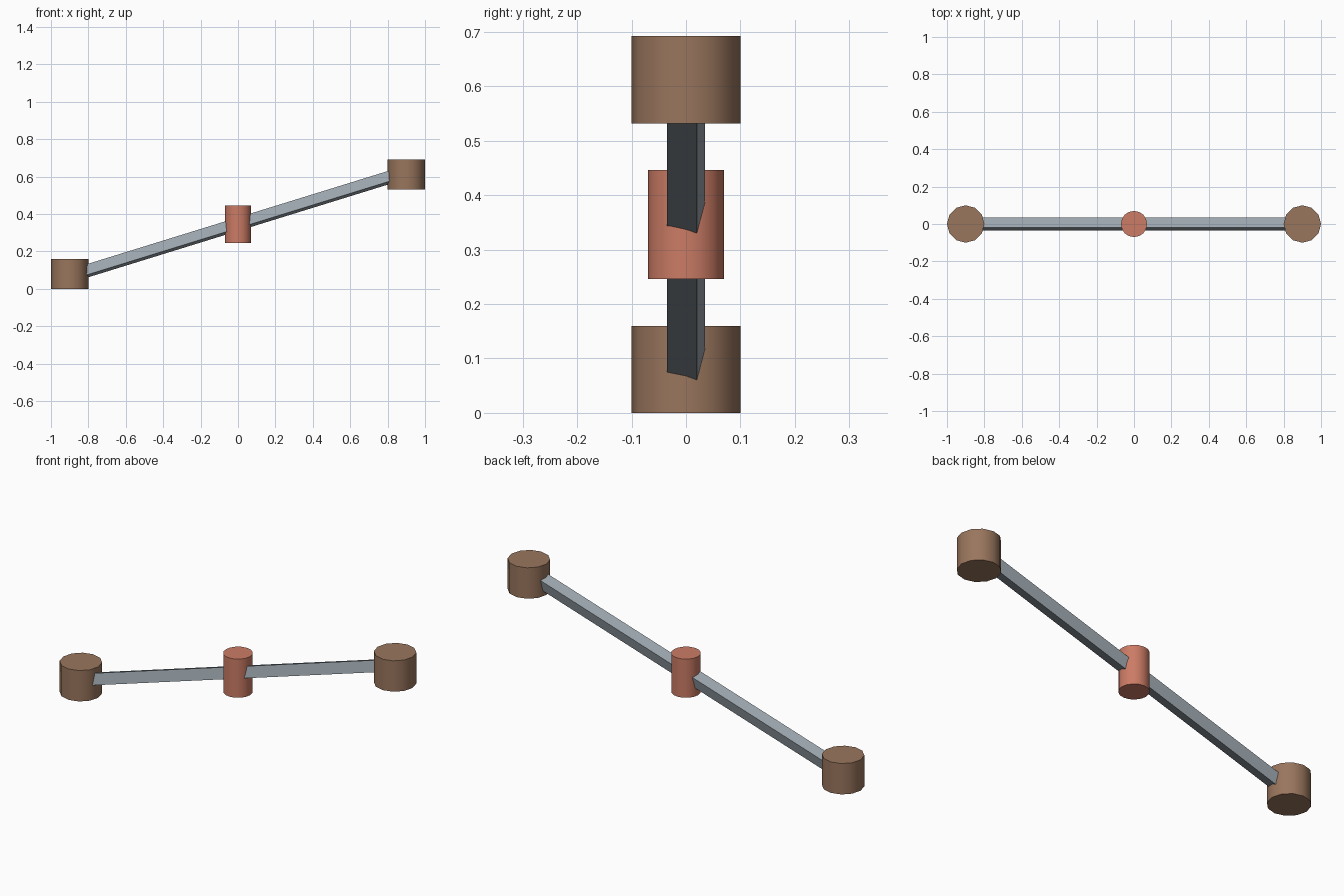
import bpy, bmesh
from math import sin, cos, radians

if "Cube" in bpy.data.objects:
    bpy.data.objects.remove(bpy.data.objects["Cube"])

TILT, ARM, MID = 0.3, 0.9, 0.346


def material(name, rgb):
    m = bpy.data.materials.new(name)
    m.diffuse_color = (*rgb, 1)
    m.use_nodes = True
    m.node_tree.nodes["Principled BSDF"].inputs["Base Color"].default_value = m.diffuse_color
    return m


def cylinder(name, sides, r, h, loc, mat):
    bpy.ops.mesh.primitive_cylinder_add(vertices=sides, radius=r, depth=h, location=loc)
    ob = bpy.context.object
    ob.name = name
    ob.data.materials.append(mat)
    bpy.ops.object.shade_smooth_by_angle(angle=radians(40))
    return ob


brown = material("weight_brown", (0.32, 0.18, 0.11))
red = material("pivot_red", (0.60, 0.20, 0.13))
steel = material("bar_steel", (0.34, 0.39, 0.43))

# End weights, carried at the two ends of the tilted bar
for side, name in ((-1, "low_weight"), (1, "high_weight")):
    cylinder(name, 12, 0.1, 0.16, (side * ARM, 0, MID + side * ARM * sin(TILT)), brown)

# Central pivot
cylinder("pivot", 16, 0.07, 0.2, (0, 0, MID), red)

# Tilted bar: square section rolled about its own axis
bm = bmesh.new()
profile = [(0.04 * cos(radians(30 + 90 * k)), 0.04 * sin(radians(30 + 90 * k))) for k in range(4)]
face = bm.faces.new([bm.verts.new((-ARM, y, z)) for y, z in profile])
ext = bmesh.ops.extrude_face_region(bm, geom=[face], use_keep_orig=True)
top = [v for v in ext["geom"] if isinstance(v, bmesh.types.BMVert)]
bmesh.ops.translate(bm, verts=top, vec=(2 * ARM, 0, 0))
bmesh.ops.recalc_face_normals(bm, faces=bm.faces)
mesh = bpy.data.meshes.new("bar")
bm.to_mesh(mesh)
bm.free()
bar = bpy.data.objects.new("bar", mesh)
bar.location = (0, 0, MID)
bar.rotation_euler = (0, -TILT, 0)
mesh.materials.append(steel)
bpy.context.collection.objects.link(bar)
